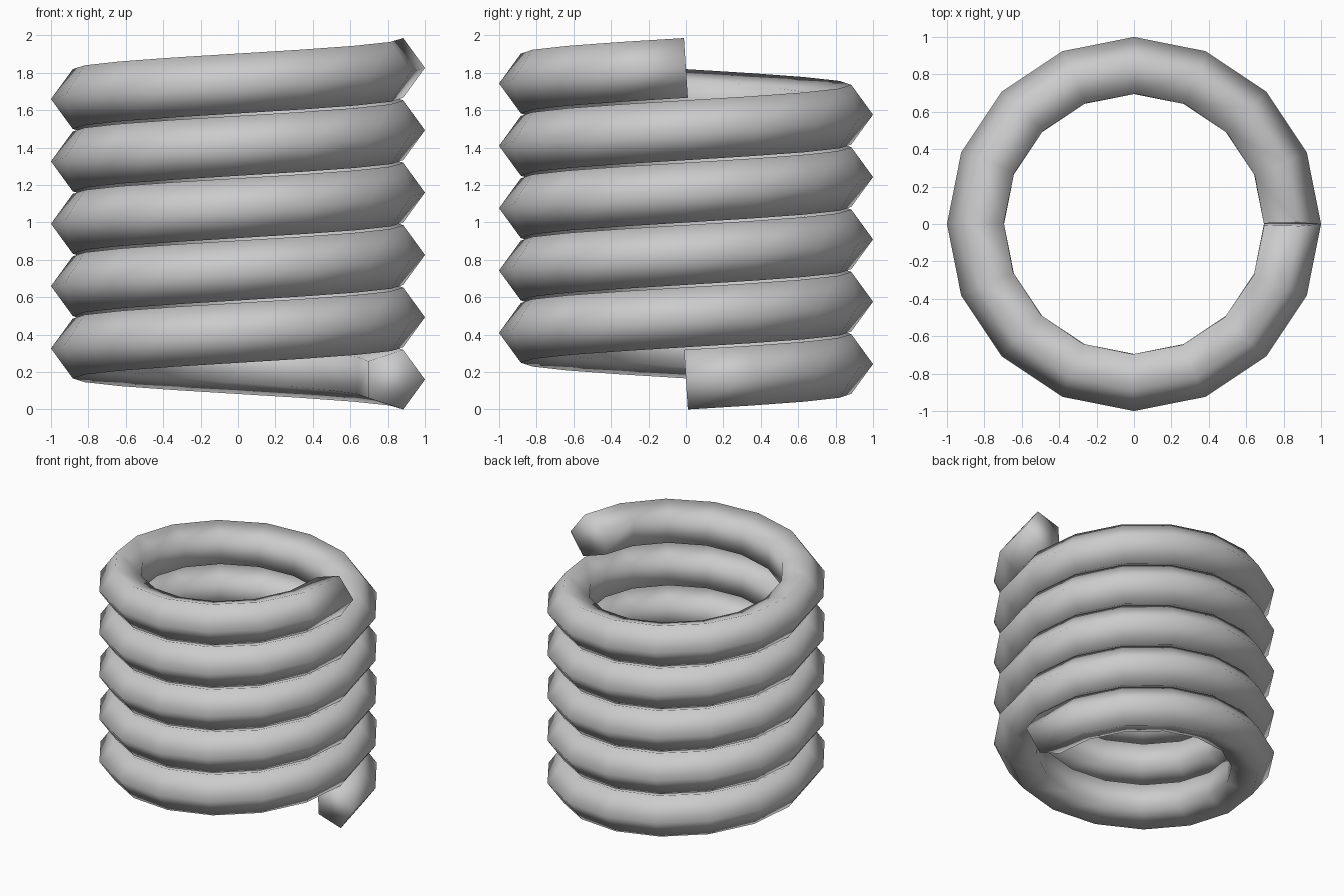
import bpy, bmesh
from math import sin, cos, tau, atan2, radians

if "Cube" in bpy.data.objects:
    bpy.data.objects.remove(bpy.data.objects["Cube"])

TURNS, STEPS, SIDES = 5, 16, 5      # coil turns, segments per turn, wire sides
R, WIRE, PITCH = 0.832, 0.168, 1 / 3
tilt = atan2(PITCH, tau * R)        # wire sections stand square to the path
z0 = WIRE * sin(radians(72)) * cos(tilt)

bm = bmesh.new()
rings = []
for i in range(TURNS * STEPS + 1):
    a = tau * i / STEPS
    zc = z0 + PITCH * i / STEPS
    ring = []
    for k in range(SIDES):
        b = tau * k / SIDES
        rad = R + WIRE * cos(b)
        up = WIRE * sin(b)
        t = -up * sin(tilt)         # lean along the tangent
        ring.append(bm.verts.new((rad * cos(a) - t * sin(a),
                                  rad * sin(a) + t * cos(a),
                                  zc + up * cos(tilt))))
    rings.append(ring)

# wire skin
for p, q in zip(rings, rings[1:]):
    for k in range(SIDES):
        n = (k + 1) % SIDES
        bm.faces.new((p[k], p[n], q[n], q[k]))
# end caps
bm.faces.new(rings[0])
bm.faces.new(rings[-1])
bmesh.ops.recalc_face_normals(bm, faces=bm.faces)
for f in bm.faces:
    f.smooth = True

mesh = bpy.data.meshes.new("coil_spring")
bm.to_mesh(mesh)
bm.free()
bpy.context.collection.objects.link(bpy.data.objects.new("coil_spring", mesh))
